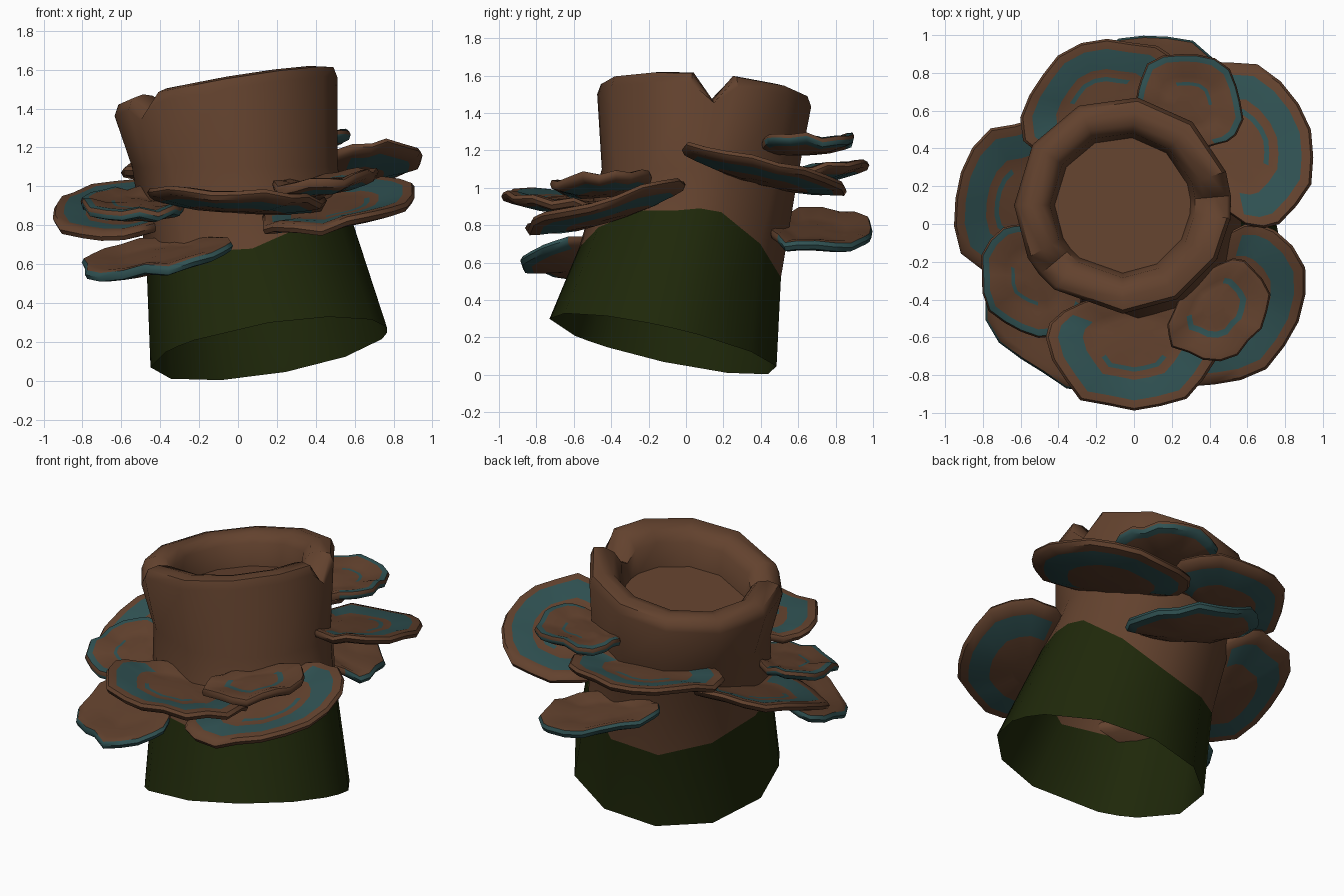
import bpy, math, random

if "Cube" in bpy.data.objects:
    bpy.data.objects.remove(bpy.data.objects["Cube"])
random.seed(4)

def material(name, rgb):
    m = bpy.data.materials.new(name)
    m.diffuse_color = (*rgb, 1)
    m.use_nodes = True
    m.node_tree.nodes["Principled BSDF"].inputs["Base Color"].default_value = m.diffuse_color
    return m

BROWN, TEAL, MOSS = 0, 1, 2
MATS = [material("bark_brown", (0.123, 0.054, 0.027)),
        material("fungus_teal", (0.029, 0.083, 0.085)),
        material("moss_green", (0.0135, 0.021, 0.003))]

def loft(name, rings, band_mat, cap_start, cap_end, angle):
    """Skin closed rings in order; band_mat(i, j) gives the colour of each quad."""
    n = len(rings[0])
    verts = [p for r in rings for p in r]
    faces, mats = [], []
    for i in range(len(rings) - 1):
        for j in range(n):
            k = (j + 1) % n
            faces.append((i * n + j, i * n + k, (i + 1) * n + k, (i + 1) * n + j))
            mats.append(band_mat(i, j))
    if cap_start:
        faces.append(tuple(reversed(range(n))))
        mats.append(BROWN)
    if cap_end:
        faces.append(tuple(range((len(rings) - 1) * n, len(rings) * n)))
        mats.append(BROWN)
    me = bpy.data.meshes.new(name)
    me.from_pydata(verts, [], faces)
    for m in MATS:
        me.materials.append(m)
    for p, m in zip(me.polygons, mats):
        p.material_index = m
    ob = bpy.data.objects.new(name, me)
    bpy.context.collection.objects.link(ob)
    bpy.ops.object.select_all(action='DESELECT')
    ob.select_set(True)
    bpy.context.view_layer.objects.active = ob
    bpy.ops.object.shade_smooth_by_angle(angle=math.radians(angle))
    return ob

# --- hollow leaning stump ---
# z, centre x, centre y, radius
AXIS = [(0.17, 0.16, -0.12, 0.61), (0.70, 0.07, -0.02, 0.545),
        (1.10, -0.015, 0.08, 0.53), (1.45, -0.07, 0.10, 0.565), (1.6, -0.06, 0.10, 0.565)]

def axis_at(z):
    for a, b in zip(AXIS, AXIS[1:]):
        if z <= b[0] or b is AXIS[-1]:
            t = max(0, min(1, (z - a[0]) / (b[0] - a[0])))
            return [a[i] + t * (b[i] - a[i]) for i in (1, 2, 3)]

# angle in degrees, moss height, notch amount
SIDES = [(-7, .88, 0), (5, .89, 1), (18, .87, 0), (50, .70, 0), (82, .52, 0), (114, .48, 0),
         (146, .55, 0), (180, .64, 0), (209, .67, 0), (220, .67, .7), (231, .66, 0),
         (270, .68, 0), (300, .79, 0), (330, .88, 0)]

def wall_point(deg, z):
    cx, cy, r = axis_at(z)
    a = math.radians(deg)
    return (cx + r * math.cos(a), cy + r * math.sin(a), z)

def bottom_point(deg):
    x, y, _ = wall_point(deg, 0.17)
    return (x, y, 0.165 + 0.157 * (x - 0.16) - 0.22 * (y + 0.12))

def rim_point(deg, r, drop):
    a = math.radians(deg)
    x, y = -0.06 + r * math.cos(a), 0.10 + r * math.sin(a)
    return (x, y, 1.53 + 0.17 * (x + 0.06) - 0.07 * (y - 0.1) - drop)

rings = [[bottom_point(d) for d, m, k in SIDES],
         [wall_point(d, m) for d, m, k in SIDES],
         [wall_point(d, 1.10) for d, m, k in SIDES]]
# radius, depth below rim plane, notch depth
for r, drop, notch in [(.575, .07, .10), (.555, .015, .15), (.49, 0, .14), (.43, .015, .11),
                       (.385, .07, .05), (.36, .21, 0)]:
    rings.append([rim_point(d, r, drop + notch * k) for d, m, k in SIDES])
loft("stump", rings, lambda i, j: MOSS if i == 0 else BROWN, False, True, 50)

# --- shelf fungi ---
N = 20
# underside centre -> rounded rim -> top centre: (radius fraction, height)
SECTION = [(.25, -.075), (.55, -.065), (.85, -.04), (.97, -.025), (1, 0), (.97, .02),
           (.86, .022), (.58, .003), (.47, 0), (.41, 0), (.25, .003)]
BANDED = [BROWN, TEAL, BROWN, BROWN, BROWN, BROWN, TEAL, BROWN, TEAL, BROWN]
LIPPED = [BROWN, BROWN, TEAL, TEAL, BROWN, TEAL, BROWN, BROWN, TEAL, BROWN]
EDGED = [BROWN, BROWN, TEAL, TEAL, TEAL, BROWN, BROWN, BROWN, BROWN, BROWN]
STREAKED = [BROWN, TEAL, BROWN, BROWN, BROWN, BROWN, BROWN, TEAL, BROWN, BROWN]

def shelf(name, c, deg, a, b, slope, bands):
    d = math.radians(deg)
    ph = random.uniform(0, 6)
    wob = [1 + .03 * math.sin(5 * 2 * math.pi * j / N + ph) + random.uniform(-.035, .035)
           for j in range(N)]
    lift = [random.uniform(-.02, .02) for j in range(N)]
    rings = []
    for f, h in SECTION:
        ring = []
        for j in range(N):
            t = 2 * math.pi * j / N
            u = a * f * wob[j] * math.cos(t)
            v = b * f * wob[j] * math.sin(t)
            if u < 0:
                u *= 0.6          # side buried in the trunk
            x = u * math.cos(d) - v * math.sin(d)
            y = u * math.sin(d) + v * math.cos(d)
            ring.append((c[0] + x, c[1] + y,
                         c[2] + slope[0] * x + slope[1] * y + h + lift[j] * f * f))
        rings.append(ring)

    def colour(i, j):
        if 6 < j < 13 or (i == 8 and 2 < j < 17):   # trunk side plain, inner streak short
            return BROWN
        return bands[i]
    loft(name, rings, colour, True, True, 45)

SHELVES = [
    ("shelf_back_left", (-.15, .60, 1.09), 110, .38, .45, (0, .08), BANDED),
    ("shelf_back_top", (.28, .62, 1.25), 60, .29, .30, (.03, .04), LIPPED),
    ("shelf_right_back", (.51, .40, 1.10), 33, .43, .48, (.12, -.2), BANDED),
    ("shelf_right_front", (.47, -.40, .90), -37, .41, .48, (.1, .25), BANDED),
    ("shelf_front_small", (.42, -.43, 1.03), -45, .28, .30, (.12, .05), STREAKED),
    ("shelf_front", (.0, -.60, .94), -90, .39, .46, (-.06, -.06), BANDED),
    ("shelf_left_small", (-.51, -.28, .92), 215, .30, .32, (0, .2), LIPPED),
    ("shelf_left", (-.55, .10, .88), 175, .40, .46, (.05, .3), BANDED),
    ("shelf_low_front_left", (-.40, -.48, .66), 230, .32, .46, (.3, .25), EDGED),
    ("shelf_low_back", (.12, .66, .78), 80, .34, .42, (-.25, -.05), EDGED),
]
for s in SHELVES:
    shelf(*s)
